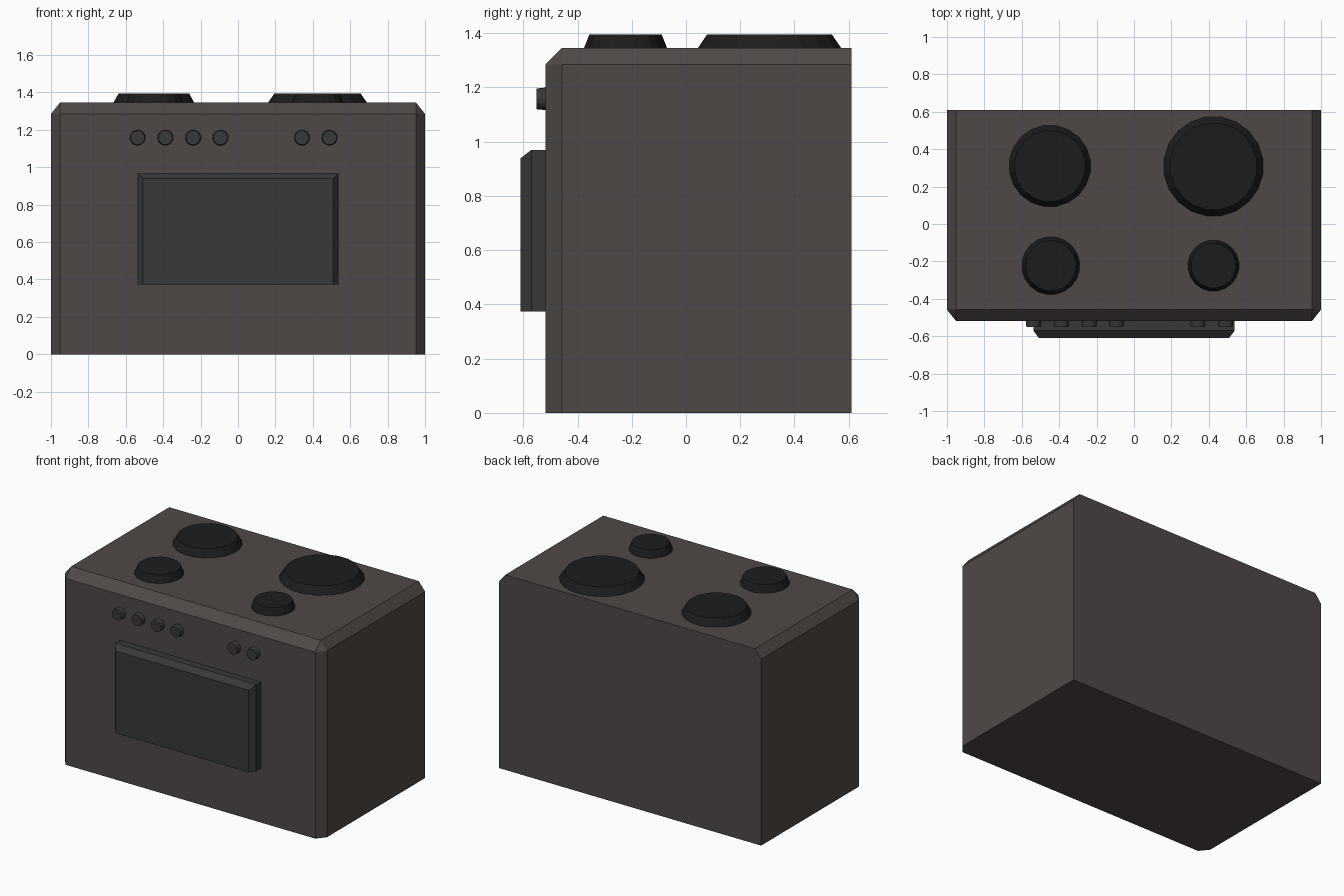
import bpy, bmesh, math
from mathutils import Vector, Matrix

if "Cube" in bpy.data.objects:
    bpy.data.objects.remove(bpy.data.objects["Cube"])


def material(name, r, g, b):
    m = bpy.data.materials.new(name)
    m.diffuse_color = (r, g, b, 1)
    m.use_nodes = True
    m.node_tree.nodes["Principled BSDF"].inputs["Base Color"].default_value = m.diffuse_color
    return m


BROWN = material("brown_enamel", 0.078, 0.066, 0.061)
GLASS = material("dark_grey", 0.04, 0.04, 0.04)
BLACK = material("black_iron", 0.012, 0.012, 0.012)


def finish(name, bm, mat):
    bmesh.ops.recalc_face_normals(bm, faces=bm.faces[:])
    me = bpy.data.meshes.new(name)
    bm.to_mesh(me)
    bm.free()
    me.materials.append(mat)
    ob = bpy.data.objects.new(name, me)
    bpy.context.collection.objects.link(ob)
    return ob


def chamfer_box(name, lo, hi, chamfer, edges, mat):
    """Box with chosen edges chamfered; edges are named by midpoint signs."""
    lo, hi, c = Vector(lo), Vector(hi), Vector(chamfer)
    size = hi - lo
    bm = bmesh.new()
    bmesh.ops.create_cube(bm, size=2)
    picked = [e for e in bm.edges
              if tuple(round(v) for v in (e.verts[0].co + e.verts[1].co) / 2) in edges]
    # bevel by one unit in chamfer-sized space, then scale to real size
    half = Vector([size[i] / c[i] / 2 for i in range(3)])
    bmesh.ops.scale(bm, vec=half, verts=bm.verts[:])
    bmesh.ops.bevel(bm, geom=picked, offset=1, offset_type='OFFSET',
                    segments=1, profile=0.5, affect='EDGES')
    bmesh.ops.scale(bm, vec=c, verts=bm.verts[:])
    bmesh.ops.translate(bm, vec=(lo + hi) / 2, verts=bm.verts[:])
    return finish(name, bm, mat)


def disc(name, base, r1, r2, height, sides, mat, rot=Matrix()):
    """Tapered disc standing on base, axis along rotated z."""
    bm = bmesh.new()
    place = Matrix.Translation(base) @ rot @ Matrix.Translation((0, 0, height / 2))
    bmesh.ops.create_cone(bm, cap_ends=True, segments=sides, radius1=r1,
                          radius2=r2, depth=height, matrix=place)
    return finish(name, bm, mat)


# Oven body: chamfered front uprights, front top edge and side top edges
front_edges = {(-1, -1, 0), (1, -1, 0), (0, -1, 1)}
chamfer_box("oven_body", (-1, -0.518, 0), (1, 0.61, 1.345), (0.048, 0.06, 0.06),
            front_edges | {(-1, 0, 1), (1, 0, 1)}, BROWN)

# Oven door: chamfered on the top and the two sides
chamfer_box("oven_door", (-0.538, -0.61, 0.373), (0.538, -0.51, 0.97),
            (0.03, 0.04, 0.031), front_edges, GLASS)

# Burners
for i, (x, y, r) in enumerate([(-0.45, 0.31, 0.22), (0.425, 0.308, 0.269),
                               (-0.445, -0.223, 0.156), (0.425, -0.223, 0.138)]):
    disc(f"burner_{i + 1}", (x, y, 1.343), r, r * 0.867, 0.052, 20, BLACK,
         Matrix.Rotation(math.radians(9), 4, 'Z'))

# Control knobs: four on the left, two on the right
face_front = Matrix.Rotation(math.radians(90), 4, 'X')
for i, x in enumerate([-0.537, -0.388, -0.24, -0.094, 0.342, 0.489]):
    disc(f"knob_{i + 1}", (x, -0.515, 1.158), 0.042, 0.038, 0.037, 16, GLASS, face_front)
